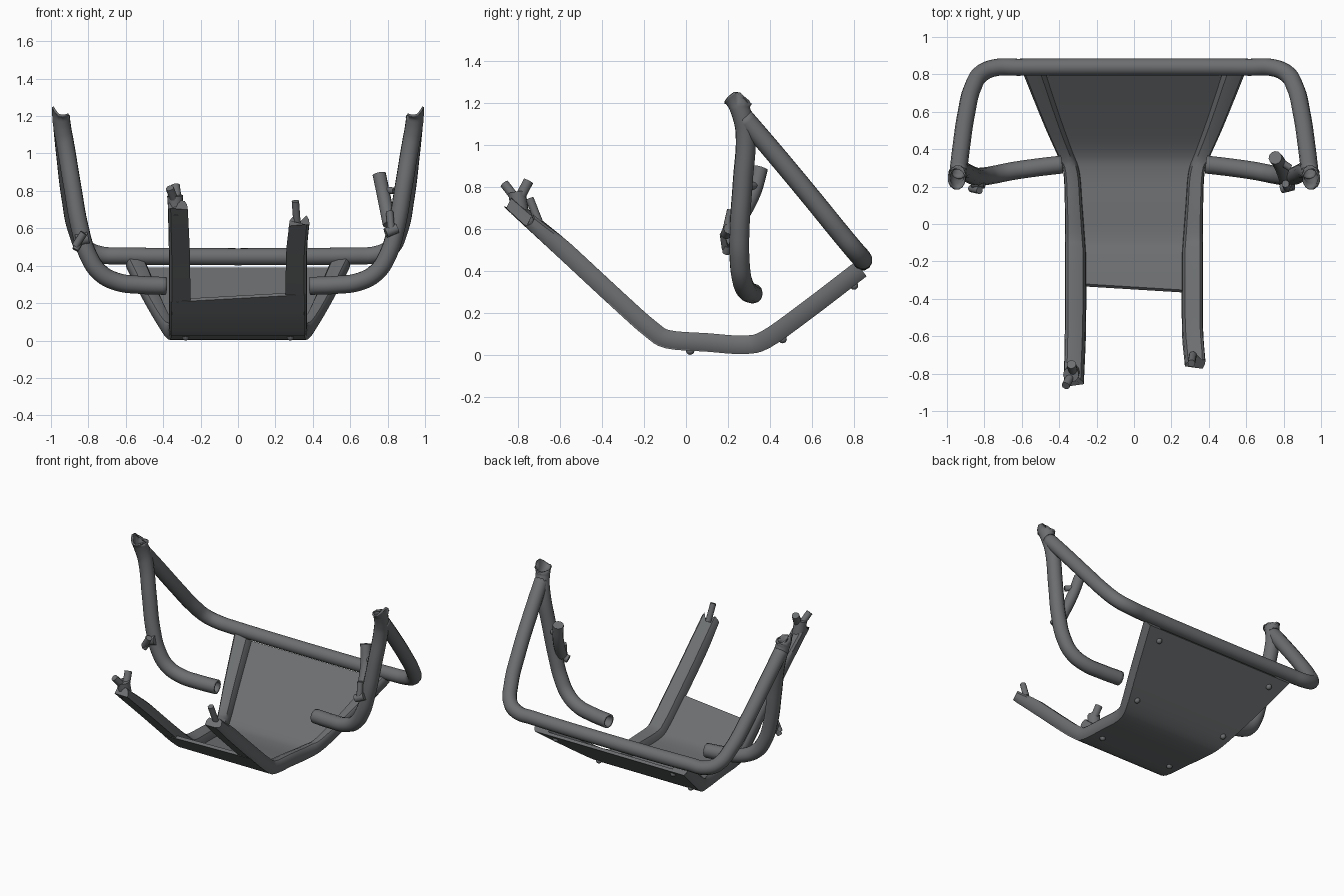
import bpy, bmesh, math
from mathutils import Vector

cube = bpy.data.objects.get("Cube")
if cube:
    bpy.data.objects.remove(cube)

steel = bpy.data.materials.new("dark grey steel")
steel.use_nodes = True
GREY = (0.15, 0.157, 0.162, 1)
steel.diffuse_color = GREY
steel.node_tree.nodes["Principled BSDF"].inputs["Base Color"].default_value = GREY


def finish(ob, angle=40):
    ob.data.materials.clear()
    ob.data.materials.append(steel)
    bpy.ops.object.select_all(action='DESELECT')
    ob.select_set(True)
    bpy.context.view_layer.objects.active = ob
    bpy.ops.object.shade_smooth_by_angle(angle=math.radians(angle))
    return ob


def tube(name, points, radius=0.046, hollow=True):
    """Round pipe through the points, open-ended with a wall or capped solid."""
    cu = bpy.data.curves.new(name, 'CURVE')
    cu.dimensions = '3D'
    cu.bevel_depth = radius
    cu.bevel_resolution = 4
    cu.resolution_u = 8
    cu.use_fill_caps = not hollow
    sp = cu.splines.new('BEZIER')
    sp.bezier_points.add(len(points) - 1)
    for bp, p in zip(sp.bezier_points, points):
        bp.co = p
        bp.handle_left_type = bp.handle_right_type = 'AUTO'
    ob = bpy.data.objects.new(name, cu)
    bpy.context.collection.objects.link(ob)
    bpy.ops.object.select_all(action='DESELECT')
    ob.select_set(True)
    bpy.context.view_layer.objects.active = ob
    bpy.ops.object.convert(target='MESH')
    ob = bpy.context.view_layer.objects.active
    if hollow:
        wall = ob.modifiers.new("wall", 'SOLIDIFY')
        wall.thickness = 0.012
        wall.offset = -1
    return finish(ob)


def loft(name, rings):
    """Skin closed sections of equal size and cap both ends."""
    bm = bmesh.new()
    rows = [[bm.verts.new(p) for p in ring] for ring in rings]
    n = len(rows[0])
    for a, b in zip(rows, rows[1:]):
        for i in range(n):
            j = (i + 1) % n
            bm.faces.new((a[i], a[j], b[j], b[i]))
    bm.faces.new(rows[0])
    bm.faces.new(rows[-1])
    bmesh.ops.recalc_face_normals(bm, faces=bm.faces)
    me = bpy.data.meshes.new(name)
    bm.to_mesh(me)
    bm.free()
    ob = bpy.data.objects.new(name, me)
    bpy.context.collection.objects.link(ob)
    return finish(ob)


def smooth(stations, steps=4):
    """Catmull-Rom resampling of equal-length tuples."""
    pts = [Vector(s) for s in stations]
    pts = [2 * pts[0] - pts[1]] + pts + [2 * pts[-1] - pts[-2]]
    out = []
    for a, b, c, d in zip(pts, pts[1:], pts[2:], pts[3:]):
        for k in range(steps):
            t = k / steps
            out.append(0.5 * (2 * b + (c - a) * t + (2 * a - 5 * b + 4 * c - d) * t ** 2
                              + (3 * b - a - 3 * c + d) * t ** 3))
    return out + [pts[-2]]


def frames(stations):
    """Pair each station with its upward normal in the side plane."""
    out = []
    for i, s in enumerate(stations):
        d = stations[min(i + 1, len(stations) - 1)] - stations[max(i - 1, 0)]
        out.append((s, Vector((0, -d[1], d[0])).normalized()))
    return out


# Pan stations: y, underside z, outer half width, inner half width
pan = [(-0.35, 0.225, 0.37, 0.255),
       (-0.2, 0.092, 0.37, 0.255), (-0.1, 0.032, 0.368, 0.26),
       (0.1, 0.015, 0.37, 0.275), (0.28, 0.004, 0.378, 0.29),
       (0.4, 0.034, 0.41, 0.33), (0.6, 0.175, 0.495, 0.40),
       (0.86, 0.374, 0.60, 0.485)]

# Floor sheet with a slightly skewed front lip
rings = []
for i, (s, n) in enumerate(frames(smooth(pan))):
    w = s[2] * 0.97
    base = Vector((0, s[0], s[1]))
    skew = Vector((0, -0.022, 0.02)) if i == 0 else Vector()
    rings.append([base + Vector((x, 0, 0)) + n * h + skew * x / w for x, h in
                  ((-w, 0), (w, 0), (w, 0.02), (-w, 0.02))])
loft("floor_sheet", rings)

# Side rails running on into the front arms; u goes outer to inner, h is height
section = [(0.14, 0), (0.03, 0.2), (0, 0.5), (0.03, 0.85), (0.15, 1),
           (0.5, 0.97), (0.84, 0.8), (0.96, 0.5), (1, 0.05)]
arm_tips = {-1: (-0.85, 0.688, 0.375, 0.268), 1: (-0.755, 0.602, 0.382, 0.272)}
for side, label in ((-1, "right"), (1, "left")):
    rings = []
    stations = smooth([arm_tips[side], (-0.6, 0.457, 0.37, 0.257)] + pan)
    for i, (s, n) in enumerate(frames(stations)):
        height = 0.088 * min(1, 0.75 + 0.07 * i)  # arms thin out at the tip
        ring = []
        for u, h in section:
            x = s[2] + (s[3] - s[2]) * u
            p = Vector((side * x, s[0], s[1])) + n * h * height
            if i == 0:  # torn end
                p += Vector((0, -0.02, 0.02)) * math.sin(u * 9)
            ring.append(p)
        rings.append(ring)
    loft(label + "_rail", rings)

# Bolt heads under the sheet
for y, z, half in ((0.02, 0.02, 0.28), (0.46, 0.075, 0.36), (0.80, 0.33, 0.46)):
    for side in (-1, 1):
        bpy.ops.mesh.primitive_uv_sphere_add(segments=12, ring_count=8, radius=0.02,
                                             location=(side * half, y, z))
        bolt = bpy.context.object
        bolt.name = "bolt"
        finish(bolt)

# Rear hoop
half = [(0.94, 0.275, 1.13), (0.925, 0.40, 0.985), (0.895, 0.60, 0.745),
        (0.862, 0.73, 0.585), (0.815, 0.805, 0.495), (0.74, 0.836, 0.46),
        (0.62, 0.838, 0.453)]
tube("rear_hoop", half + [(-x, y, z) for x, y, z in reversed(half)], 0.047)

# Side uprights with flared, saddle-cut tops
upright = [(0.385, 0.318, 0.292), (0.52, 0.302, 0.297), (0.65, 0.283, 0.315),
           (0.74, 0.265, 0.365), (0.80, 0.255, 0.455), (0.845, 0.255, 0.60),
           (0.885, 0.270, 0.82), (0.925, 0.283, 1.06), (0.938, 0.270, 1.13),
           (0.949, 0.239, 1.215)]
for side, label in ((-1, "right"), (1, "left")):
    ob = tube(label + "_upright", [(side * x, y, z) for x, y, z in upright], 0.048)
    for v in ob.data.vertices:
        if v.co.z > 1.185:
            u = (abs(v.co.x) - 0.945) / 0.05
            v.co.z = 1.195 + (0.05 if u > 0 else 0.012) * u * u
            v.co.y = 0.24 + (v.co.y - 0.24) * 1.25

# Torn saddle at the right arm tip
tube("right_tip_base", [(-0.33, -0.79, 0.675), (-0.337, -0.805, 0.775)], 0.042, False)
tube("right_tip_front_prong", [(-0.34, -0.815, 0.75), (-0.365, -0.865, 0.815)], 0.022, False)
tube("right_tip_rear_prong", [(-0.325, -0.79, 0.75), (-0.335, -0.75, 0.828)], 0.025, False)
# Torn spike at the left arm tip
tube("left_tip_spike", [(0.315, -0.70, 0.63), (0.307, -0.745, 0.745)], 0.02, False)

# Clamp plate on the left upright
tube("left_clamp_plate", [(0.755, 0.355, 0.89), (0.78, 0.32, 0.77), (0.81, 0.24, 0.62)],
     0.036, False)
tube("left_clamp_upper_tab", [(0.76, 0.35, 0.81), (0.835, 0.30, 0.80)], 0.018, False)
tube("left_clamp_lower_tab", [(0.79, 0.19, 0.575), (0.85, 0.205, 0.60)], 0.026, False)
tube("left_clamp_nub", [(0.82, 0.19, 0.58), (0.81, 0.215, 0.69)], 0.02, False)

# Small clip on the right upright
tube("right_clip_band", [(-0.80, 0.225, 0.55), (-0.865, 0.225, 0.535)], 0.034, False)
tube("right_clip_tab", [(-0.87, 0.19, 0.505), (-0.825, 0.18, 0.575)], 0.02, False)
tube("right_clip_nub", [(-0.85, 0.20, 0.52), (-0.87, 0.19, 0.485)], 0.018, False)
